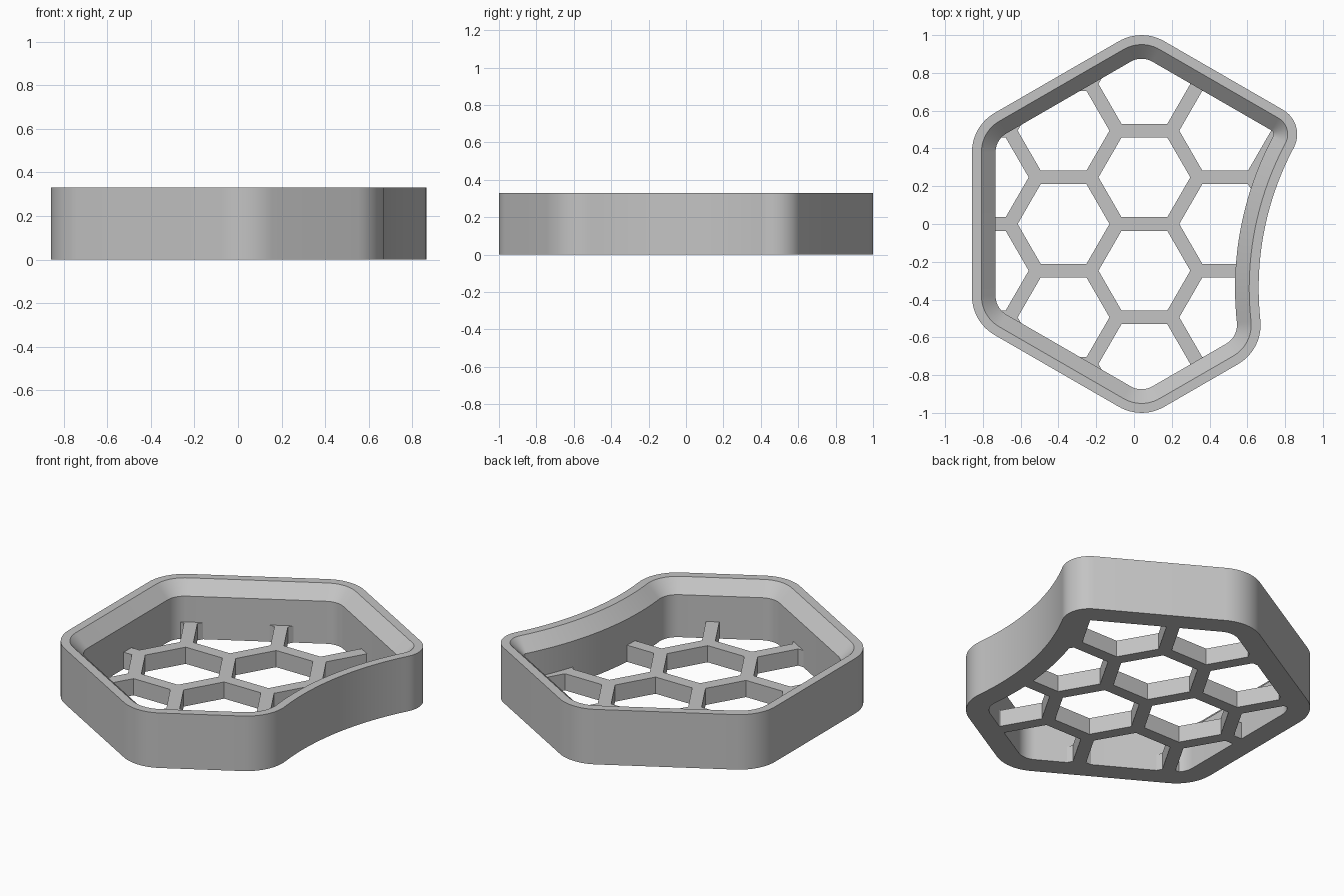
import bpy, bmesh, math
from mathutils import Vector

cube = bpy.data.objects.get("Cube")
if cube:
    bpy.data.objects.remove(cube, do_unlink=True)

HEIGHT, FLOOR, WALL, LIP = 0.33, 0.10, 0.125, 0.05
HUB, APOTHEM, FILLET, TIP_FILLET = Vector((0.04, 0)), 0.898, 0.24, 0.15
BITE_R = 1.58
BITE = Vector((0.66 + BITE_R, -0.34))

grey = bpy.data.materials.new("light grey")
grey.use_nodes = True
grey.diffuse_color = (0.55, 0.55, 0.55, 1)
grey.node_tree.nodes["Principled BSDF"].inputs["Base Color"].default_value = (0.55, 0.55, 0.55, 1)


def polar(deg, r=1.0):
    return Vector((math.cos(math.radians(deg)), math.sin(math.radians(deg)))) * r


def heading(v):
    return math.degrees(math.atan2(v.y, v.x)) % 360


def bite_fillet(normal_deg, turn, r):
    """Centre of the fillet between a straight side and the concave side."""
    start = HUB + polar(normal_deg, APOTHEM - r)
    d = polar(normal_deg + turn)
    w = start - BITE
    b = w.dot(d)
    return start + d * (-b - math.sqrt(b * b - w.length_squared + (BITE_R + r) ** 2))


tip = bite_fillet(60, -90, TIP_FILLET)
heel = bite_fillet(300, 90, FILLET)


def outline(inset):
    """Rounded outline, counterclockwise, moved inward by inset."""
    arcs = [(tip, TIP_FILLET - inset, heading(BITE - tip) - 360, 60, 12)]
    for a in (90, 150, 210, 270):
        c = HUB + polar(a, (APOTHEM - FILLET) / math.cos(math.pi / 6))
        arcs.append((c, FILLET - inset, a - 30, a + 30, 12))
    end = heading(BITE - heel)
    arcs.append((heel, FILLET - inset, 300, end + (360 if end < 180 else 0), 12))
    arcs.append((BITE, BITE_R + inset, heading(heel - BITE), heading(tip - BITE), 32))
    pts = []
    for c, r, a0, a1, n in arcs:
        # The concave side shares its end points with the fillets
        ks = range(1, n) if c is BITE else range(n + 1)
        pts += [c + polar(a0 + (a1 - a0) * k / n, r) for k in ks]
    return pts


def finish(name, bm):
    bmesh.ops.recalc_face_normals(bm, faces=bm.faces)
    me = bpy.data.meshes.new(name)
    bm.to_mesh(me)
    bm.free()
    me.materials.append(grey)
    ob = bpy.data.objects.new(name, me)
    bpy.context.collection.objects.link(ob)
    return ob


def prism(bm, pts, z0, z1):
    face = bm.faces.new([bm.verts.new((p.x, p.y, z0)) for p in pts])
    new = bmesh.ops.extrude_face_region(bm, geom=[face])["geom"]
    bmesh.ops.translate(bm, verts=[v for v in new if isinstance(v, bmesh.types.BMVert)],
                        vec=(0, 0, z1 - z0))


# Rim wall: one closed section swept round the outline, chamfered inside the top
bm = bmesh.new()
section = [(0, 0), (0, HEIGHT), (LIP, HEIGHT), (WALL, HEIGHT - 0.075), (WALL, 0)]
rings = [[bm.verts.new((p.x, p.y, z)) for p in outline(d)] for d, z in section]
for i, low in enumerate(rings):
    high = rings[(i + 1) % len(rings)]
    for j in range(len(low)):
        k = (j + 1) % len(low)
        bm.faces.new((low[j], low[k], high[k], high[j]))
rim = finish("rim_wall", bm)

# Floor plate filling the inside of the wall
bm = bmesh.new()
prism(bm, outline(WALL), 0, FLOOR)
grid = finish("honeycomb_floor", bm)

# Hexagonal cutters on a staggered grid
PITCH, BAR = 0.494, 0.073
bm = bmesh.new()
for col in range(-2, 3):
    for row in range(-2, 3):
        c = Vector((0.055 + col * PITCH * math.cos(math.pi / 6),
                    (row + (0.5 if col % 2 == 0 else 0)) * PITCH))
        radius = (PITCH - BAR) / math.sqrt(3)
        prism(bm, [c + polar(60 * k, radius) for k in range(6)], -0.1, FLOOR + 0.1)
cutter = finish("hex_cutters", bm)
cutter.hide_render = True

mod = grid.modifiers.new("holes", "BOOLEAN")
mod.operation, mod.solver, mod.object = "DIFFERENCE", "EXACT", cutter
bpy.context.view_layer.objects.active = grid
bpy.ops.object.modifier_apply(modifier=mod.name)
bpy.data.objects.remove(cutter, do_unlink=True)

# Smooth the rounded corners, keep real edges sharp
for ob in (rim, grid):
    bpy.ops.object.select_all(action="DESELECT")
    ob.select_set(True)
    bpy.context.view_layer.objects.active = ob
    bpy.ops.object.shade_smooth_by_angle(angle=math.radians(25))
